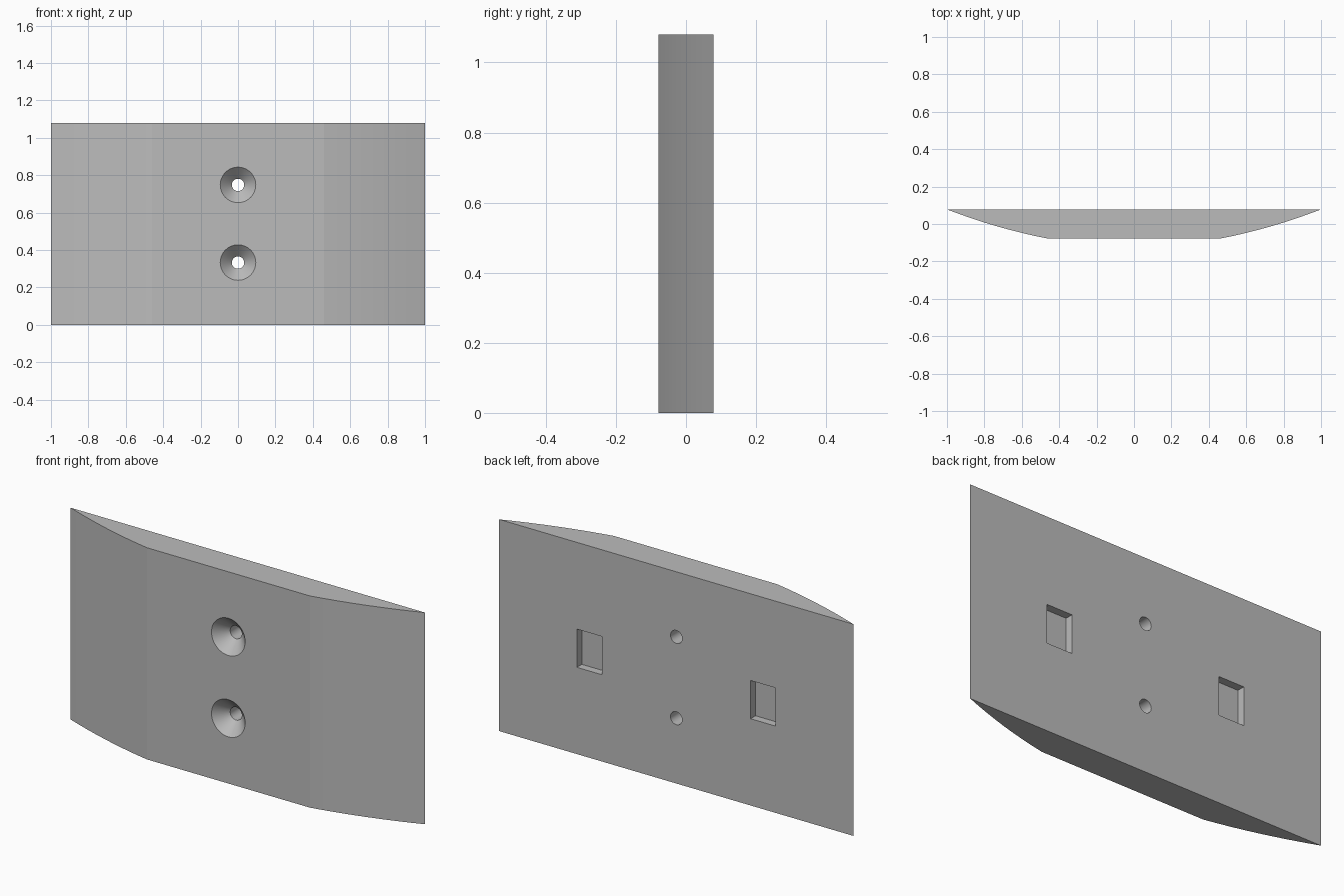
import bpy
import bmesh
import math
from mathutils import Matrix

cube = bpy.data.objects.get("Cube")
if cube:
    bpy.data.objects.remove(cube, do_unlink=True)

HEIGHT = 1.08
BACK = 0.078            # back face y; the front face is at -BACK
FLAT = 0.46             # half width of the flat front area
BULGE = 0.013           # bow of the curved flanks
STEPS = 8

grey = bpy.data.materials.new("plain_grey")
grey.use_nodes = True
colour = (0.5, 0.5, 0.5, 1)
grey.diffuse_color = colour
grey.node_tree.nodes["Principled BSDF"].inputs["Base Color"].default_value = colour


def make_object(name, bm):
    bmesh.ops.recalc_face_normals(bm, faces=bm.faces)
    mesh = bpy.data.meshes.new(name)
    bm.to_mesh(mesh)
    bm.free()
    mesh.materials.append(grey)
    obj = bpy.data.objects.new(name, mesh)
    bpy.context.collection.objects.link(obj)
    return obj


def flank_point(t):
    x = FLAT + (1 - FLAT) * t
    y = -BACK + 2 * BACK * t - 4 * BULGE * t * (1 - t)
    return x, y


# Plate: flat back, flat front centre, bowed flanks running to thin edges
right_half = [flank_point(i / STEPS) for i in range(STEPS + 1)]
outline = right_half + [(-x, y) for x, y in reversed(right_half)]
bm = bmesh.new()
base = bm.faces.new([bm.verts.new((x, y, 0)) for x, y in outline])
top = bmesh.ops.extrude_face_region(bm, geom=[base])["geom"]
bmesh.ops.translate(bm, vec=(0, 0, HEIGHT),
                    verts=[v for v in top if isinstance(v, bmesh.types.BMVert)])
plate = make_object("mounting_plate", bm)


# Countersunk screw hole: 45 degree cone running into a straight bore
def screw_hole(z, wide=0.095, narrow=0.033, segments=48):
    over = 0.02
    stations = [(-BACK - over, wide + over),
                (-BACK + wide - narrow, narrow),
                (BACK + over, narrow)]
    bm = bmesh.new()
    rings = []
    for y, r in stations:
        angles = [math.tau * i / segments for i in range(segments)]
        rings.append([bm.verts.new((r * math.cos(a), y, z + r * math.sin(a)))
                      for a in angles])
    for a, b in zip(rings, rings[1:]):
        for i in range(segments):
            j = (i + 1) % segments
            bm.faces.new((a[i], a[j], b[j], b[i]))
    bm.faces.new(rings[0])
    bm.faces.new(rings[-1])
    return make_object("screw_hole_cutter", bm)


# Shallow rectangular pocket in the back
def back_pocket(x, depth=0.04):
    bm = bmesh.new()
    bmesh.ops.create_cube(bm, size=1, matrix=Matrix.Translation((x, BACK, HEIGHT / 2))
                          @ Matrix.Diagonal((0.142, 2 * depth, 0.195, 1)))
    return make_object("pocket_cutter", bm)


cutters = [screw_hole(z) for z in (0.333, 0.748)]
cutters += [back_pocket(side * 0.49) for side in (-1, 1)]

bpy.ops.object.select_all(action='DESELECT')
plate.select_set(True)
bpy.context.view_layer.objects.active = plate
for cutter in cutters:
    cutter.hide_render = True
    cut = plate.modifiers.new("cut", 'BOOLEAN')
    cut.operation = 'DIFFERENCE'
    cut.solver = 'EXACT'
    cut.object = cutter
    bpy.ops.object.modifier_apply(modifier=cut.name)
    bpy.data.objects.remove(cutter, do_unlink=True)

bpy.ops.object.shade_smooth_by_angle(angle=math.radians(8))
